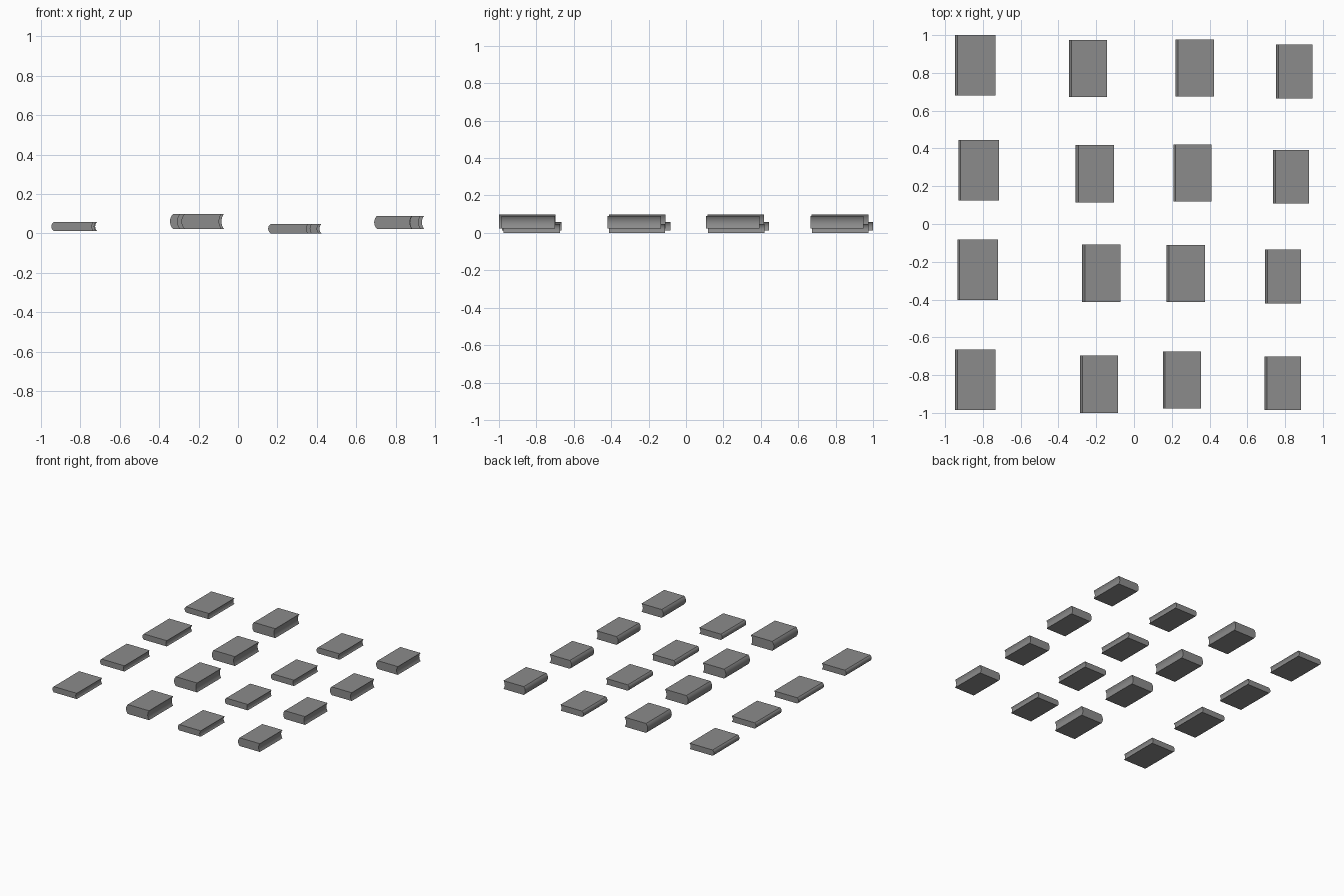
import bpy
import bmesh
import math

cube = bpy.data.objects.get("Cube")
if cube:
    bpy.data.objects.remove(cube, do_unlink=True)

grey = bpy.data.materials.new("book grey")
grey.use_nodes = True
colour = (0.26, 0.26, 0.26, 1)
grey.diffuse_color = colour
grey.node_tree.nodes["Principled BSDF"].inputs["Base Color"].default_value = colour

STEPS = 8


def arc(x_edge, depth, bottom, top):
    """Shallow arc in the xz plane from bottom to top, bulging towards -x."""
    half, mid = (top - bottom) / 2, (top + bottom) / 2
    radius = (half * half + depth * depth) / (2 * depth)
    sweep = math.asin(half / radius)
    points = []
    for i in range(STEPS + 1):
        a = -sweep + 2 * sweep * i / STEPS
        points.append((x_edge + radius - depth - radius * math.cos(a),
                       mid + radius * math.sin(a)))
    return points


def book(name, left, front, width, length, bottom, top, bulge):
    # Rounded spine on -x, hollow fore edge on +x, extruded along y
    spine = arc(left + bulge, bulge, bottom, top)
    fore_edge = arc(left + width, bulge * 0.8, bottom, top)
    outline = fore_edge + spine[::-1]
    bm = bmesh.new()
    face = bm.faces.new([bm.verts.new((x, front, z)) for x, z in outline])
    extruded = bmesh.ops.extrude_face_region(bm, geom=[face], use_keep_orig=True)
    moved = [g for g in extruded["geom"] if isinstance(g, bmesh.types.BMVert)]
    bmesh.ops.translate(bm, verts=moved, vec=(0, length, 0))
    bmesh.ops.recalc_face_normals(bm, faces=bm.faces)
    mesh = bpy.data.meshes.new(name)
    bm.to_mesh(mesh)
    bm.free()
    mesh.materials.append(grey)
    obj = bpy.data.objects.new(name, mesh)
    bpy.context.collection.objects.link(obj)
    bpy.ops.object.select_all(action="DESELECT")
    obj.select_set(True)
    bpy.context.view_layer.objects.active = obj
    bpy.ops.object.shade_smooth_by_angle(angle=math.radians(30))


# Each kind: width, length, bottom, top, spine bulge, (left, front) positions
kinds = {
    "wide_thin_book": (0.215, 0.32, 0.012, 0.058, 0.012,
                       [(-0.947, 0.68), (-0.93, 0.125), (-0.935, -0.402), (-0.947, -0.985)]),
    "thick_book": (0.203, 0.303, 0.023, 0.098, 0.015,
                   [(-0.345, 0.672), (-0.31, 0.114), (-0.275, -0.412), (-0.287, -1.0)]),
    "thin_book": (0.203, 0.302, 0.0, 0.047, 0.012,
                  [(0.22, 0.675), (0.208, 0.118), (0.173, -0.413), (0.153, -0.977)]),
    "small_thick_book": (0.192, 0.285, 0.023, 0.089, 0.014,
                         [(0.752, 0.665), (0.735, 0.108), (0.693, -0.42), (0.691, -0.986)]),
}
for name, (width, length, bottom, top, bulge, spots) in kinds.items():
    for row, (left, front) in enumerate(spots, 1):
        book(f"{name}_{row}", left, front, width, length, bottom, top, bulge)
